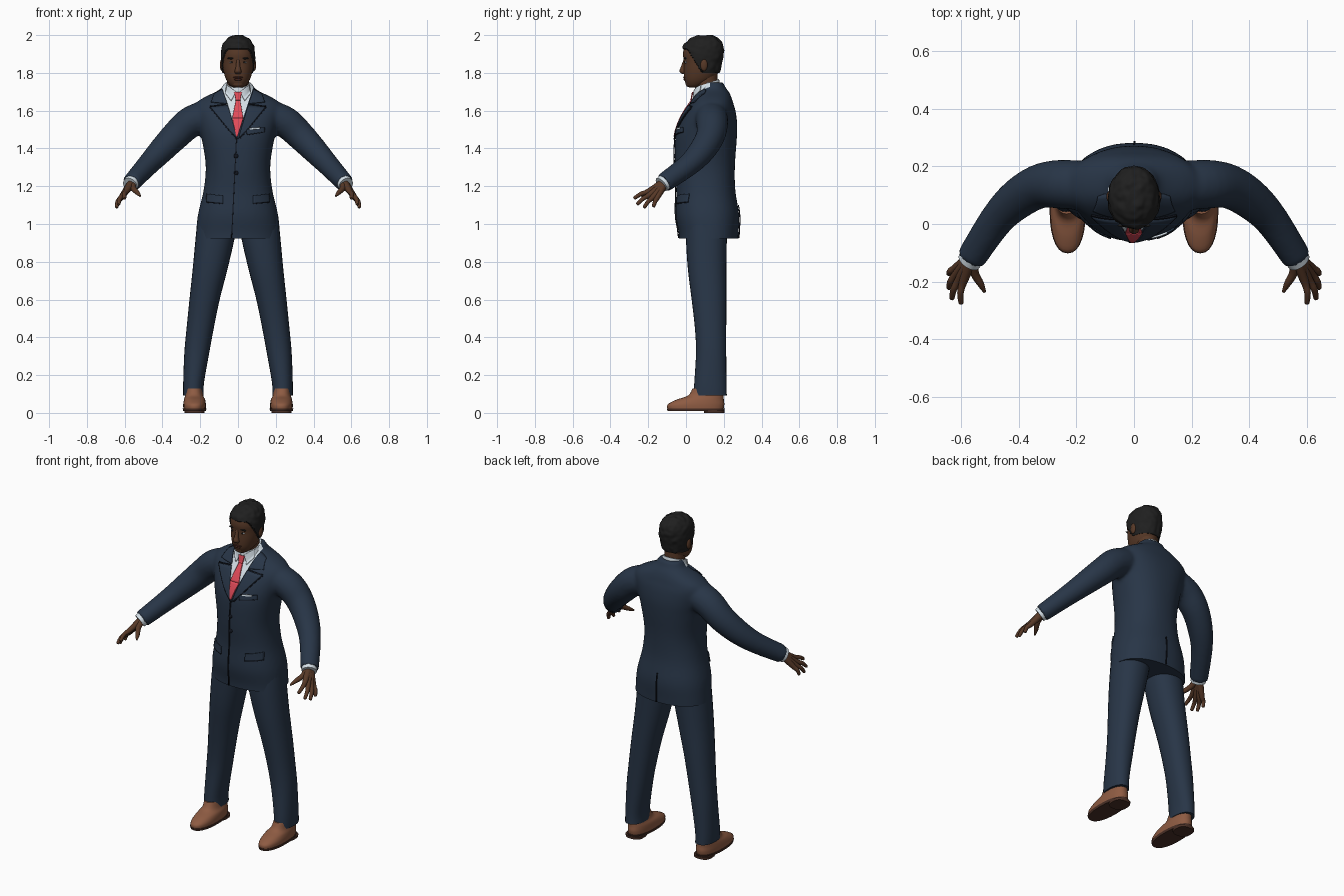
import bpy, bmesh, math
from mathutils import Vector, noise
from mathutils.bvhtree import BVHTree

cube = bpy.data.objects.get("Cube")
if cube:
    bpy.data.objects.remove(cube, do_unlink=True)


def material(name, *rgb):
    m = bpy.data.materials.new(name)
    m.use_nodes = True
    m.diffuse_color = (*rgb, 1)
    m.node_tree.nodes["Principled BSDF"].inputs["Base Color"].default_value = (*rgb, 1)
    return m


NAVY = material("navy cloth", .021, .036, .063)
DARK = material("dark seam", .006, .008, .014)
WHITE = material("shirt white", .66, .74, .8)
RED = material("tie red", .75, .07, .1)
SKIN = material("brown skin", .095, .04, .02)
LIP = material("lip brown", .07, .022, .015)
HAIR = material("black hair", .014, .014, .014)
SHOE = material("tan leather", .27, .105, .055)
SOLE = material("dark sole", .07, .03, .02)


def smooth_rows(rows, sub):
    """Catmull-Rom interpolation of station tuples."""
    out = []
    for i in range(len(rows) - 1):
        p = [rows[max(0, min(len(rows) - 1, i + k))] for k in (-1, 0, 1, 2)]
        for t in (j / sub for j in range(sub)):
            out.append([b + .5 * t * (c - a + t * (2*a - 5*b + 4*c - d + t * (3*(b - c) + d - a)))
                        for a, b, c, d in zip(*p)])
    return out + [list(rows[-1])]


def sweep(bm, rows, n=28, power=2, sub=4, level=True, side=1):
    """Loft stations (x, y, z, half width, half depth); level keeps rings horizontal."""
    rows = smooth_rows(rows, sub)
    centres = [Vector((r[0] * side, r[1], r[2])) for r in rows]
    rings = []
    for i, r in enumerate(rows):
        ax, ay = Vector((1, 0, 0)), Vector((0, 1, 0))
        if not level:
            t = centres[min(i + 1, len(rows) - 1)] - centres[max(i - 1, 0)]
            ax = t.cross(ay).normalized()
            ay = t.cross(ax).normalized()
        ring = []
        for k in range(n):
            c, s = math.cos(math.tau * k / n), math.sin(math.tau * k / n)
            c, s = (math.copysign(abs(v) ** (2 / power), v) for v in (c, s))
            ring.append(bm.verts.new(centres[i] + ax * c * r[3] + ay * s * r[4]))
        rings.append(ring)
    for a, b in zip(rings, rings[1:]):
        for k in range(n):
            bm.faces.new((a[k - 1], a[k], b[k], b[k - 1]))
    bm.faces.new(rings[0])
    bm.faces.new(rings[-1])


def finish(bm, name, *mats):
    bmesh.ops.recalc_face_normals(bm, faces=bm.faces)
    me = bpy.data.meshes.new(name)
    bm.to_mesh(me)
    ob = bpy.data.objects.new(name, me)
    bpy.context.collection.objects.link(ob)
    for m in mats:
        me.materials.append(m)
    bpy.ops.object.select_all(action="DESELECT")
    ob.select_set(True)
    bpy.context.view_layer.objects.active = ob
    bpy.ops.object.shade_smooth_by_angle(angle=math.radians(40))
    return ob


def part(name, mat, rows, **kw):
    bm = bmesh.new()
    sweep(bm, rows, **kw)
    return finish(bm, name, mat)


def ball(name, mat, centre, size):
    bm = bmesh.new()
    bmesh.ops.create_uvsphere(bm, u_segments=20, v_segments=12, radius=1)
    bmesh.ops.scale(bm, vec=size, verts=bm.verts)
    bmesh.ops.translate(bm, vec=centre, verts=bm.verts)
    return finish(bm, name, mat)


SIDES = ((1, "left"), (-1, "right"))

# Jacket: body and sleeves fused into one skin
bm = bmesh.new()
body = [(.88, .12, .226, .155), (.95, .12, .222, .158), (1.05, .113, .212, .168), (1.18, .105, .182, .156),
        (1.31, .1, .171, .159), (1.45, .106, .192, .163), (1.53, .117, .212, .154), (1.6, .13, .23, .132),
        (1.64, .138, .222, .112), (1.67, .143, .18, .098), (1.7, .145, .118, .082), (1.72, .145, .088, .066),
        (1.75, .143, .072, .054)]
sweep(bm, [(0, cy, z, hx, hy) for z, cy, hx, hy in body], n=48, power=2.25)
sleeve = [(.14, .13, 1.58, .085, .085), (.25, .138, 1.54, .083, .085), (.33, .13, 1.468, .077, .077),
          (.41, .082, 1.385, .068, .07), (.48, .01, 1.31, .058, .06), (.565, -.118, 1.217, .049, .053)]
for s, side in SIDES:
    sweep(bm, sleeve, level=False, side=s)
jacket = finish(bm, "jacket", NAVY, WHITE)
mod = jacket.modifiers.new("fuse", "REMESH")
mod.mode, mod.voxel_size = "VOXEL", .011
soft = jacket.modifiers.new("soften", "SMOOTH")
soft.iterations = 5
for m in ("fuse", "soften"):
    bpy.ops.object.modifier_apply(modifier=m)

# Crisp hem, and the shirt opening cut as a V
bm = bmesh.new()
bm.from_mesh(jacket.data)


def cut(co, no, **kw):
    return bmesh.ops.bisect_plane(bm, geom=bm.verts[:] + bm.edges[:] + bm.faces[:],
                                  plane_co=co, plane_no=no, **kw)


cut((0, 0, .922), (0, 0, -1), clear_outer=True)
bmesh.ops.holes_fill(bm, edges=[e for e in bm.edges if e.is_boundary], sides=0)
APEX, SLOPE = Vector((-.006, 0, 1.462)), .333
for s, side in SIDES:
    cut(APEX, (s, 0, -SLOPE))
for f in bm.faces:
    c = f.calc_center_median() - APEX
    f.material_index = int(c.y < .13 and abs(c.x) < c.z * SLOPE)
    f.smooth = True
bm.to_mesh(jacket.data)
targets = [BVHTree.FromBMesh(bm)]
bpy.ops.object.shade_smooth_by_angle(angle=math.radians(40))

# Shirt collar, higher at the nape
bm = bmesh.new()
sweep(bm, [(0, .115, 1.685, .08, .076), (0, .113, 1.72, .07, .067), (0, .112, 1.745, .063, .063)], power=2.2)
for v in bm.verts:
    v.co.z += (v.co.y - .112) * .35
targets.append(BVHTree.FromBMesh(bm))
finish(bm, "shirt_collar", WHITE)


def patch(name, mat, corners, lift=.004, s=1, face=-1, n=10):
    """Thin plate laid on the clothing; corners are (x, z) in order round the edge."""
    a, b, c, d = (Vector((x * s, 0, z)) for x, z in corners)
    bm = bmesh.new()
    grid = []
    for i in range(n + 1):
        for j in range(n + 1):
            p = a.lerp(b, i / n).lerp(d.lerp(c, i / n), j / n)
            hits = [t.ray_cast(Vector((p.x, face, p.z)), Vector((0, -face, 0)))[0] for t in targets]
            ys = [h.y * face for h in hits if h]
            p.y = (max(ys) + lift) * face if ys else .05
            grid.append(bm.verts.new(p))
    for i in range(n):
        for j in range(n):
            k = i * (n + 1) + j
            bm.faces.new((grid[k], grid[k + 1], grid[k + n + 2], grid[k + n + 1]))
    ob = finish(bm, name, mat)
    sol = ob.modifiers.new("thickness", "SOLIDIFY")
    sol.thickness, sol.offset = .006, 0


def seam(name, a, b, w=.0025, **kw):
    a, b = Vector(a), Vector(b)
    o = (b - a).orthogonal().normalized() * w
    patch(name, DARK, (a - o, b - o, b + o, a + o), **kw)


# Lapels, collar flaps, hip pockets
for s, side in SIDES:
    patch(side + "_lapel", NAVY, ((0, 1.448), (.054, 1.63), (.145, 1.618), (.048, 1.5)), .006, s)
    patch(side + "_jacket_collar", NAVY, ((.056, 1.637), (.083, 1.715), (.125, 1.69), (.142, 1.645)), .006, s)
    seam(side + "_lapel_edge", (.012, 1.455), (.05, 1.498), s=s)
    seam(side + "_lapel_side", (.05, 1.498), (.147, 1.616), s=s)
    seam(side + "_lapel_notch", (.06, 1.633), (.147, 1.622), s=s, lift=.006)
    patch(side + "_collar_flap", WHITE, ((.01, 1.7), (.058, 1.735), (.066, 1.69), (.036, 1.652)), .005, s)
    patch(side + "_hip_pocket", NAVY, ((.08, 1.15), (.165, 1.16), (.168, 1.118), (.08, 1.11)), .006, s)
    seam(side + "_pocket_edge", (.08, 1.108), (.168, 1.116), s=s, lift=.005)

# Tie
patch("tie_knot", RED, ((-.02, 1.698), (.02, 1.698), (.012, 1.655), (-.012, 1.655)), .012)
patch("tie_blade", RED, ((-.011, 1.657), (.011, 1.657), (.028, 1.56), (-.03, 1.56)), .008)
patch("tie_end", RED, ((-.03, 1.56), (.028, 1.56), (-.002, 1.464), (-.01, 1.464)), .008)

# Breast pocket, buttons and seams
patch("breast_pocket", NAVY, ((.045, 1.5), (.14, 1.512), (.142, 1.488), (.047, 1.474)), .005)
seam("breast_pocket_edge", (.047, 1.473), (.142, 1.487))
patch("pocket_square", WHITE, ((.06, 1.508), (.115, 1.512), (.115, 1.502), (.06, 1.5)), .007)
seam("front_opening", (-.008, 1.455), (-.034, .925))
seam("back_vent", (0, 1.1), (.003, .925), face=1)
for z in (1.36, 1.27):
    y = targets[0].ray_cast(Vector((-.01, -1, z)), Vector((0, 1, 0)))[0].y
    ball("button", DARK, (-.01, y, z), (.012, .007, .012))

# Trousers, shoes, cuffs and hands
leg = [(.11, .108, 1.02, .105, .108), (.122, .108, .92, .103, .108), (.148, .112, .76, .092, .102),
       (.177, .122, .6, .08, .092), (.2, .13, .45, .072, .083), (.218, .133, .32, .066, .08),
       (.235, .129, .16, .055, .085), (.236, .128, .092, .054, .088)]
shoe = [(.23, .05, .018, .059, .148), (.23, .053, .045, .06, .15), (.23, .075, .07, .056, .125),
        (.232, .105, .092, .048, .094), (.234, .115, .13, .044, .08)]
fingers = {"index": ((.592, -.2, 1.172), (.6, -.276, 1.135)), "middle": ((.607, -.192, 1.155), (.632, -.26, 1.103)),
           "ring": ((.617, -.174, 1.143), (.643, -.223, 1.086)), "little": ((.618, -.152, 1.14), (.643, -.173, 1.09))}
WRIST = (.558, -.108, 1.225)
for s, side in SIDES:
    part(side + "_trouser_leg", NAVY, leg, power=2.2, side=s)
    part(side + "_shoe", SHOE, shoe, power=2.3, side=s)
    part(side + "_sole", SOLE, [(.23, .052, .01, .06, .15), (.23, .052, .024, .063, .154)], power=2.3, side=s, sub=1)
    part(side + "_heel", SOLE, [(.23, .15, 0, .052, .054), (.23, .15, .015, .054, .055)], power=2.8, side=s, sub=1)
    part(side + "_cuff", WHITE, [(*WRIST, .042, .044), (.572, -.13, 1.208, .04, .043)], level=False, side=s, sub=1)
    bm = bmesh.new()
    for base, tip in fingers.values():
        mid = Vector(base).lerp(Vector(tip), .5) + Vector((.006, 0, .006))
        sweep(bm, [(*WRIST, .024, .024), (*base, .0145, .0145), (*mid, .0115, .0115),
                   (*Vector(mid).lerp(Vector(tip), .9), .009, .009), (*tip, .003, .003)],
              n=12, level=False, side=s)
    sweep(bm, [(*WRIST, .022, .022), (.555, -.165, 1.19, .016, .016), (.532, -.208, 1.165, .012, .012),
               (.518, -.236, 1.148, .005, .005)], n=12, level=False, side=s)
    finish(bm, side + "_hand", SKIN)

# Head and neck
part("neck", SKIN, [(0, .115, 1.67, .058, .058), (0, .108, 1.74, .057, .06), (0, .1, 1.81, .058, .065)])
skull = [(1.722, .04, .022, .022), (1.735, .05, .042, .046), (1.765, .068, .063, .077), (1.81, .08, .077, .092),
         (1.86, .087, .083, .098), (1.9, .088, .084, .104), (1.94, .092, .077, .098), (1.97, .097, .058, .075),
         (1.986, .1, .034, .045), (1.99, .1, .012, .016)]
skull = [(0, cy, z, hx, hy) for z, cy, hx, hy in skull]
part("head", SKIN, skull, n=40, power=2.15)

# Hair: outer shell of the skull, sunk under the skin below the hairline
bm = bmesh.new()
sweep(bm, skull, n=72, power=2.1, sub=8)
MID = Vector((0, .09, 1.87))
for v in bm.verts:
    hairline = max(1.8, 1.925 - max(0, v.co.y - .005) * 1.6)
    grow = 1.07 + .05 * noise.noise(v.co * 45) if v.co.z > hairline else .9
    v.co = MID + (v.co - MID) * grow
finish(bm, "hair", HAIR)

# Face
part("nose", SKIN, [(0, -.004, 1.872, .009, .008), (0, -.014, 1.835, .011, .012), (0, -.018, 1.808, .018, .017),
                    (0, -.008, 1.793, .012, .01)], n=16)
ball("upper_lip", LIP, (0, -.005, 1.776), (.026, .01, .006))
ball("lower_lip", LIP, (0, -.004, 1.766), (.022, .01, .007))
ball("chin", SKIN, (0, .018, 1.742), (.03, .02, .018))
for s, side in SIDES:
    ball(side + "_eye", WHITE, (.034 * s, -.001, 1.856), (.012, .006, .0045))
    ball(side + "_pupil", HAIR, (.034 * s, -.004, 1.856), (.006, .005, .005))
    ball(side + "_brow", HAIR, (.036 * s, -.004, 1.877), (.021, .007, .005))
    ball(side + "_ear", SKIN, (.085 * s, .095, 1.842), (.011, .019, .032))
